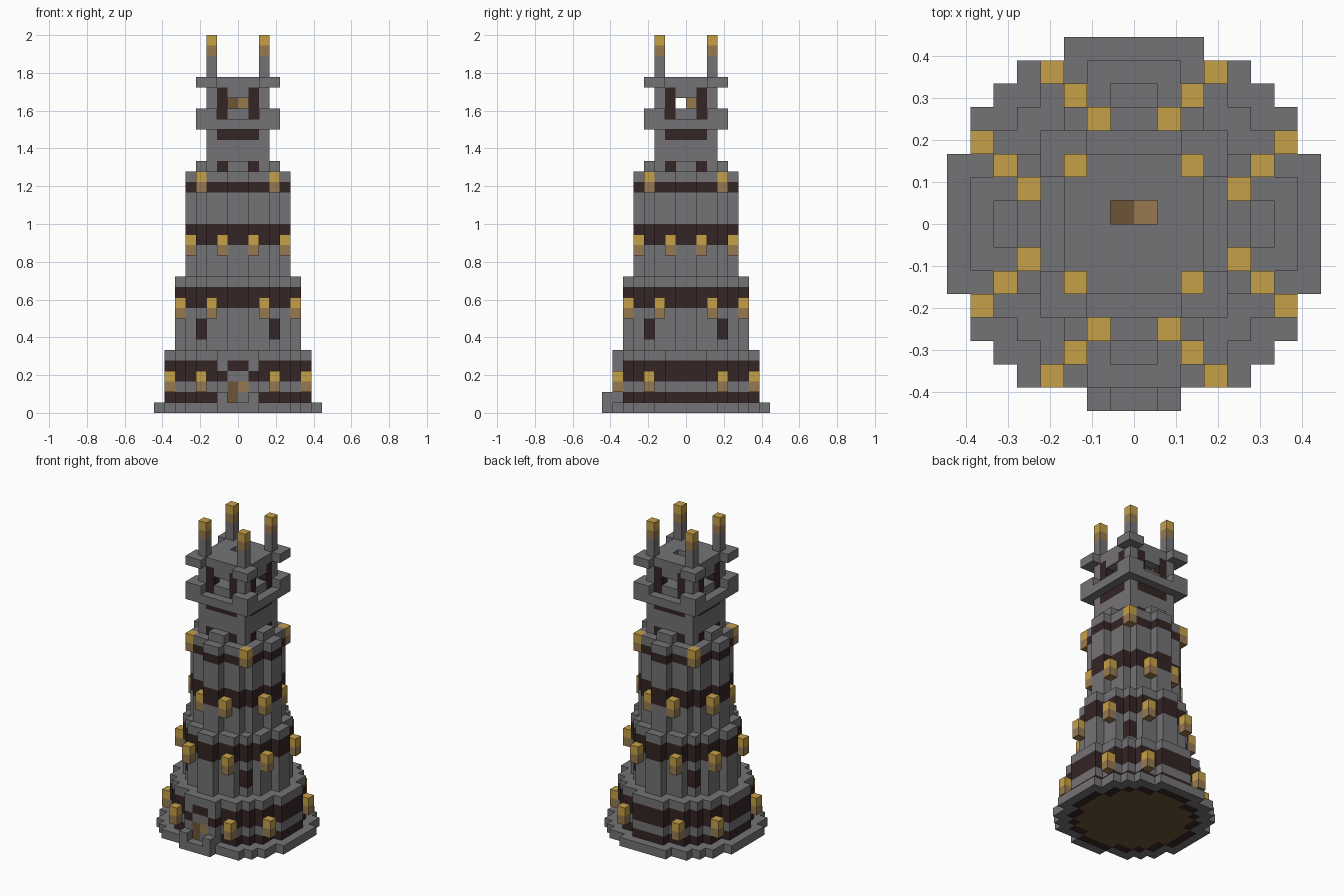
import bpy
import bmesh
from mathutils import Vector

cube = bpy.data.objects.get("Cube")
if cube:
    bpy.data.objects.remove(cube, do_unlink=True)

U = 1 / 18  # edge of one block


def material(name, rgb):
    m = bpy.data.materials.new(name)
    m.use_nodes = True
    color = (*rgb, 1)
    m.diffuse_color = color
    bsdf = next(n for n in m.node_tree.nodes if n.type == 'BSDF_PRINCIPLED')
    bsdf.inputs["Base Color"].default_value = color
    bsdf.inputs["Roughness"].default_value = 0.9
    return m


MATERIALS = [
    material("grey stone", (0.175, 0.17, 0.178)),
    material("dark timber", (0.036, 0.018, 0.018)),
    material("gold flame", (0.56, 0.35, 0.065)),
    material("tan wood", (0.31, 0.195, 0.082)),
    material("brown wood", (0.15, 0.089, 0.037)),
]
STONE, DARK, GOLD, TAN, BROWN = range(5)

DIRECTIONS = [Vector(d) for d in
              ((1, 0, 0), (-1, 0, 0), (0, 1, 0), (0, -1, 0), (0, 0, 1), (0, 0, -1))]


def build(name, blocks):
    """Make one mesh from {(x, y, z): colour}, keeping only the outer faces."""
    bm = bmesh.new()
    corners = {}

    def corner(p):
        key = tuple(round(c) for c in p)
        if key not in corners:
            corners[key] = bm.verts.new(Vector(key) * U)
        return corners[key]

    for cell, color in blocks.items():
        middle = Vector(cell) + Vector((0.5, 0.5, 0.5))
        for d in DIRECTIONS:
            if tuple(int(a + b) for a, b in zip(cell, d)) in blocks:
                continue
            s = Vector((d.y, d.z, d.x))
            t = d.cross(s)
            face = bm.faces.new([corner(middle + (d + s * a + t * b) / 2)
                                 for a, b in ((-1, -1), (1, -1), (1, 1), (-1, 1))])
            face.material_index = color
    bmesh.ops.dissolve_limit(bm, angle_limit=0.01, verts=bm.verts[:],
                             edges=bm.edges[:], delimit={'MATERIAL'})
    mesh = bpy.data.meshes.new(name)
    bm.to_mesh(mesh)
    bm.free()
    for m in MATERIALS:
        mesh.materials.append(m)
    obj = bpy.data.objects.new(name, mesh)
    bpy.context.collection.objects.link(obj)
    return obj


def ring(i):
    """Distance of a block from the middle, the same on both sides."""
    return i if i >= 0 else -1 - i


def footprint(halves):
    """Stepped round plan from the half width of each row."""
    n = len(halves)
    return {(x, y) for y in range(-n, n)
            for x in range(-halves[ring(y)], halves[ring(y)])}


def tier(plan, bottom, top, bands=()):
    return {(x, y, z): DARK if z in bands else STONE
            for x, y in plan for z in range(bottom, top)}


def mirrored(i, j):
    """The spot (i, j) and its copies in all quadrants and across the diagonal."""
    return {(x, y) for a, b in ((i, j), (j, i))
            for x in (a, -1 - a) for y in (b, -1 - b)}


def corner_pieces(z):
    return {(x, y, z): STONE for x, y in mirrored(3, 3) | mirrored(3, 2)}


def square(n):
    return footprint([n] * n)


base_plan = footprint([7, 7, 6, 6, 5, 4, 2])

# Foundation slab with an earth floor below, and gate posts at the front
slab_plan = footprint([8, 8, 8, 7, 7, 6, 5, 3]) - {(-3, -8), (2, -8)}
slab = tier(slab_plan, 0, 1)
for x, y in base_plan:
    inner = all(p in base_plan for p in ((x + 1, y), (x - 1, y), (x, y + 1), (x, y - 1)))
    slab[x, y, 0] = BROWN if inner else DARK
build("foundation", slab)
build("gate_posts", {(x, -8, 1): STONE for x in (-2, 1)})

# Lower tier with its door and arch on the front
base = tier(base_plan, 1, 6, (1, 3, 4))
for x in range(-2, 2):
    for z in range(1, 6):
        base[x, -7, z] = STONE
for x in (-1, 0):
    base[x, -7, 4] = DARK
    base[x, -7, 2] = TAN if x == 0 else BROWN
for x in (-2, 1):
    base[x, -7, 3] = DARK
base[-1, -7, 1] = BROWN
build("lower_tier", base)

# Middle tier with slit windows on its diagonal corners
middle = tier(footprint([6, 5, 5, 4, 3, 1]), 6, 13, (10, 11))
for x, y in mirrored(3, 3):
    for z in (7, 8):
        middle[x, y, z] = DARK
build("middle_tier", middle)

# Upper tier with small battlements
upper = tier(footprint([5, 4, 4, 3, 1]), 13, 23, (16, 17, 21))
for x, y in mirrored(3, 0):
    upper[x, y, 23] = STONE
build("upper_tier", upper)

# Square neck with windows and a timber band
neck = tier(square(3), 23, 27)
for x, y in mirrored(2, 1):
    neck[x, y, 23] = DARK
for x, y in mirrored(2, 1) | mirrored(2, 0):
    neck[x, y, 26] = DARK
build("neck", neck)

# Balcony with raised corners
balcony = tier(square(4), 27, 28)
balcony.update(corner_pieces(28))
build("balcony", balcony)

# Lookout room, open through the middle of each side
room = tier(square(3), 28, 29)
for z in (29, 30):
    for x, y in square(3) - square(2):
        if z == 30 or min(ring(x), ring(y)) > 0:
            room[x, y, z] = STONE
for x, y in mirrored(2, 1):
    for z in (28, 29, 30):
        room[x, y, z] = DARK
build("lookout_room", room)
build("lookout_chest", {(-1, 0, 29): BROWN, (0, 0, 29): TAN})

# Roof with a hatch and corner overhangs
roof = tier(square(3) - {(-1, 0), (0, 0)}, 31, 32)
roof.update(corner_pieces(31))
build("roof", roof)

# Corner spires
build("spires", {(x, y, z): GOLD if z == 35 else TAN if z == 34 else STONE
                 for x, y in mirrored(2, 2) for z in range(32, 36)})

# Torches around every tier
for name, i, j, z in (("lower_torches", 3, 6, 2), ("middle_torches", 2, 5, 9),
                      ("upper_torches", 1, 4, 15), ("top_torches", 3, 3, 21)):
    torches = {}
    for x, y in mirrored(i, j):
        torches[x, y, z] = TAN
        torches[x, y, z + 1] = GOLD
    build(name, torches)
